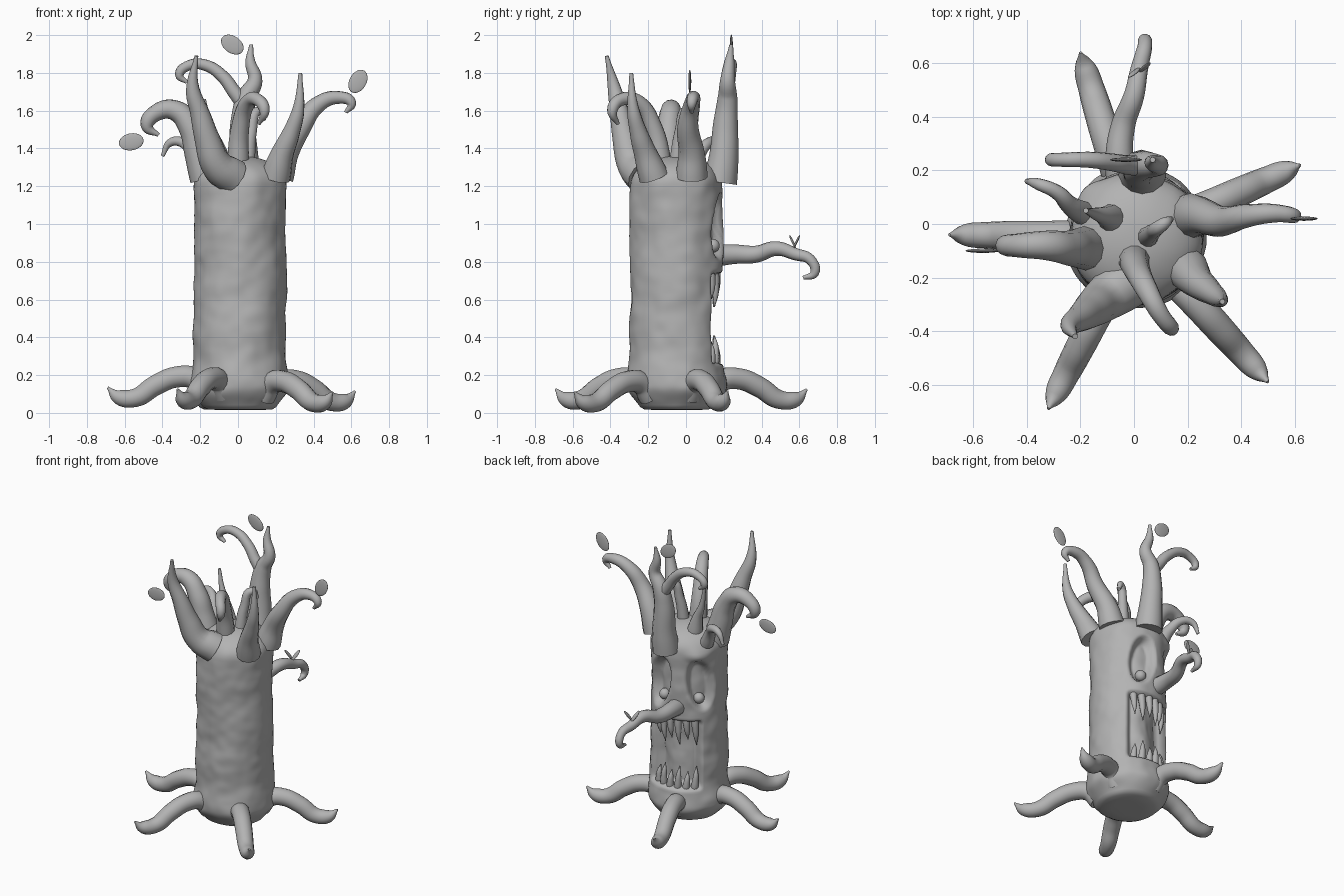
import bpy, bmesh, math
from mathutils import Vector, noise

old = bpy.data.objects.get("Cube")
if old:
    bpy.data.objects.remove(old, do_unlink=True)

GREY = (0.45, 0.45, 0.45, 1)
bark = bpy.data.materials.new("grey_bark")
bark.use_nodes = True
bark.diffuse_color = GREY
bark.node_tree.nodes["Principled BSDF"].inputs["Base Color"].default_value = GREY

CENTRE = Vector((0.01, -0.05, 0))


def add_mesh(name, bm):
    mesh = bpy.data.meshes.new(name)
    bmesh.ops.recalc_face_normals(bm, faces=bm.faces[:])
    bm.to_mesh(mesh)
    bm.free()
    mesh.materials.append(bark)
    mesh.shade_smooth()
    obj = bpy.data.objects.new(name, mesh)
    bpy.context.collection.objects.link(obj)
    return obj


def tube(name, points, radii, sides=4):
    """Smooth round limb through the points with a radius at each one."""
    curve = bpy.data.curves.new(name + "_path", "CURVE")
    curve.dimensions = "3D"
    curve.bevel_depth = 1
    curve.bevel_resolution = sides
    curve.resolution_u = 6
    curve.use_fill_caps = True
    spline = curve.splines.new("BEZIER")
    spline.radius_interpolation = "CARDINAL"
    spline.bezier_points.add(len(points) - 1)
    for knot, point, radius in zip(spline.bezier_points, points, radii):
        knot.co = point
        knot.radius = radius
        knot.handle_left_type = knot.handle_right_type = "AUTO"
    path = bpy.data.objects.new(name + "_path", curve)
    bpy.context.collection.objects.link(path)
    graph = bpy.context.evaluated_depsgraph_get()
    mesh = bpy.data.meshes.new_from_object(path.evaluated_get(graph))
    bpy.data.objects.remove(path, do_unlink=True)
    bm = bmesh.new()
    bm.from_mesh(mesh)
    bpy.data.meshes.remove(mesh)
    return add_mesh(name, bm)


def limb(name, points, thick, thin, power=1.5):
    """Branch that tapers from a swollen base to a narrow tip."""
    last = len(points) - 1
    radii = [thin + (thick - thin) * (1 - i / last) ** power for i in range(last + 1)]
    radii[-1] = min(thin, 0.01)
    return tube(name, points, radii)


def ellipsoid(name, place, size, turn=(0, 0, 0)):
    bm = bmesh.new()
    bmesh.ops.create_uvsphere(bm, u_segments=20, v_segments=12, radius=1)
    obj = add_mesh(name, bm)
    obj.location, obj.scale, obj.rotation_euler = place, size, turn
    return obj


def step(value):
    value = max(0, min(1, value))
    return value * value * (3 - 2 * value)


def on_trunk(angle, radius, z):
    a = math.radians(angle)
    return CENTRE + Vector((math.cos(a) * radius, math.sin(a) * radius, z))


# Trunk: turned profile with hollow eyes, brows and mouth pressed into the back side
EYES = (74, 143)
MOUTH = 97


def dent(angle, z):
    depth = 0
    for eye, lean in zip(EYES, (1, -1)):
        side = (angle - eye - lean * (z - 1) * 30) / 23
        tall = (z - 0.99) / 0.19
        depth = max(depth, 0.06 * step((1 - math.hypot(side, tall)) * 3))
        brow = math.hypot(side / 1.1, (z - 1.2) / 0.06)
        depth -= 0.018 * step(1 - brow)
    side = 1 - abs(angle - MOUTH) / 48
    tall = 1 - abs(z - 0.5) / 0.25
    return depth + 0.08 * step(side * 8) * step(tall * 6)


def trunk_radius(z):
    low = step((z + 0.06) / 0.2)
    flare = 0.02 * math.exp(-((z - 0.15) / 0.1) ** 2)
    return 0.15 + 0.095 * low + flare


def build_trunk():
    bm = bmesh.new()
    sides, rows, dome = 112, 100, 10
    levels = [(0.015, 0.1), (0.018, 0.17)]
    levels += [(z, trunk_radius(z)) for z in (0.03 + 1.19 * i / rows for i in range(rows + 1))]
    for i in range(1, dome):
        a = math.pi / 2 * i / dome
        levels.append((1.22 + 0.14 * math.sin(a), 0.245 * math.cos(a)))
    rings = []
    for z, radius in levels:
        ring = []
        for s in range(sides):
            angle = 360 * s / sides
            spot = on_trunk(angle, radius, z)
            lump = noise.noise(spot * 6) * 0.012 + noise.noise(spot * 14) * 0.004
            ring.append(bm.verts.new(on_trunk(angle, radius + lump * radius * 4 - dent(angle, z), z)))
        rings.append(ring)
    for low, high in zip(rings, rings[1:]):
        for s in range(sides):
            n = (s + 1) % sides
            bm.faces.new((low[s], low[n], high[n], high[s]))
    bm.faces.new(rings[0])
    bm.faces.new(rings[-1])
    add_mesh("trunk", bm)


build_trunk()

# Eyeballs
for name, angle in zip(("left_eye", "right_eye"), EYES):
    ellipsoid(name, on_trunk(angle, 0.2, 0.885), (0.036,) * 3)

# Crooked teeth hanging from the top and rising from the bottom of the mouth
for row, gum, reach in (("upper", 0.76, -0.2), ("lower", 0.24, 0.17)):
    for i in range(6):
        angle = MOUTH - 38 + 15 * i
        length = reach * (1 if i % 2 else 0.8)
        path = [on_trunk(angle + 4 * t, 0.205 + 0.03 * t * (1 - t), gum + length * t)
                for t in (0, 0.35, 0.7, 1)]
        tube(f"{row}_tooth_{i + 1}", path, (0.026, 0.022, 0.015, 0.003), 3)

# Roots: one arched shape aimed at each tip
ROOT = ((0.26, 0.11), (0.34, 0.18), (0.48, 0.19), (0.64, 0.145), (0.79, 0.08), (0.92, 0.085), (1, 0.135))
THICK = (0.06, 0.06, 0.057, 0.055, 0.05, 0.04, 0.006)
TIPS = {"right_root": (-0.69, -0.04, 0), "front_right_root": (-0.32, -0.69, -0.01),
        "front_left_root": (0.5, -0.59, -0.025), "left_root": (0.62, 0.22, -0.02),
        "back_root": (-0.2, 0.64, -0.01)}
for name, (x, y, drop) in TIPS.items():
    start, tip = CENTRE.copy(), Vector((x, y, 0))
    path = [start.lerp(tip, t) + Vector((0, 0, z + drop)) for t, z in ROOT]
    tube(name, path, THICK, 5)

# Main branches around the crown
limb("back_branch", [(0.03, 0.18, 1.22), (0.03, 0.2, 1.36), (0.025, 0.21, 1.54), (0.045, 0.22, 1.67),
                     (0.09, 0.22, 1.76), (0.065, 0.23, 1.86), (0.07, 0.24, 1.95)], 0.09, 0.014, 1)
limb("back_branch_fork", [(0.04, 0.22, 1.62), (-0.02, 0.22, 1.7), (-0.08, 0.23, 1.78), (-0.17, 0.24, 1.84),
                          (-0.26, 0.24, 1.84), (-0.31, 0.24, 1.79), (-0.27, 0.24, 1.75)], 0.04, 0.02, 1)
limb("right_branch", [(-0.17, -0.09, 1.24), (-0.21, -0.09, 1.38), (-0.25, -0.09, 1.51), (-0.33, -0.08, 1.6),
                      (-0.43, -0.08, 1.59), (-0.48, -0.08, 1.52), (-0.42, -0.08, 1.47)], 0.085, 0.025, 1)
limb("small_right_branch", [(-0.19, 0.04, 1.27), (-0.24, 0.07, 1.37), (-0.29, 0.12, 1.43),
                            (-0.36, 0.15, 1.43), (-0.4, 0.16, 1.36)], 0.045, 0.018)
limb("front_right_branch", [(-0.03, -0.22, 1.25), (-0.11, -0.28, 1.31), (-0.16, -0.32, 1.44),
                            (-0.2, -0.35, 1.58), (-0.24, -0.38, 1.72), (-0.22, -0.42, 1.89)], 0.1, 0.015, 0.9)
limb("front_left_branch", [(0.2, -0.17, 1.25), (0.23, -0.21, 1.36), (0.28, -0.25, 1.48),
                           (0.32, -0.28, 1.61), (0.33, -0.29, 1.8)], 0.08, 0.015, 1)
limb("left_branch", [(0.21, 0.03, 1.25), (0.25, 0.03, 1.37), (0.33, 0.01, 1.51), (0.42, 0.03, 1.63),
                     (0.53, 0.04, 1.67), (0.6, 0.03, 1.64), (0.57, 0.03, 1.59)], 0.085, 0.022)

# Small shoots on top
limb("front_shoot", [(0, -0.13, 1.3), (0.01, -0.17, 1.5), (0.05, -0.25, 1.64), (0.1, -0.34, 1.66),
                     (0.14, -0.39, 1.6), (0.11, -0.36, 1.53)], 0.06, 0.025)
limb("middle_shoot", [(0.05, -0.05, 1.32), (0.07, -0.03, 1.49), (0.11, 0, 1.6), (0.14, 0.02, 1.55)], 0.04, 0.02)
limb("spike_shoot", [(-0.08, 0.02, 1.3), (-0.11, 0.03, 1.42), (-0.15, 0.04, 1.52), (-0.18, 0.05, 1.66)], 0.055, 0.012)

# Long crooked nose twig
limb("nose", [(-0.04, 0.13, 0.83), (-0.055, 0.25, 0.84), (-0.04, 0.37, 0.84), (0, 0.48, 0.87), (0.02, 0.58, 0.84),
              (0.04, 0.66, 0.81), (0.04, 0.68, 0.74), (0.04, 0.62, 0.715)], 0.06, 0.022)

# Leaves: thin flat ovals
LEAVES = {"top_leaf": (-0.03, 0.24, 1.95, 35), "left_leaf": (0.635, 0.02, 1.755, -60), "right_leaf": (-0.565, -0.1, 1.435, -10)}
for name, (x, y, z, turn) in LEAVES.items():
    ellipsoid(name, (x, y, z), (0.066, 0.008, 0.045), (0, math.radians(turn), 0))
for side in (-1, 1):
    ellipsoid(f"nose_leaf_{side + 2}", (0.02 + side * 0.02, 0.575 + side * 0.01, 0.905),
              (0.012, 0.006, 0.045), (-side * 0.4, side * 0.5, 0))
